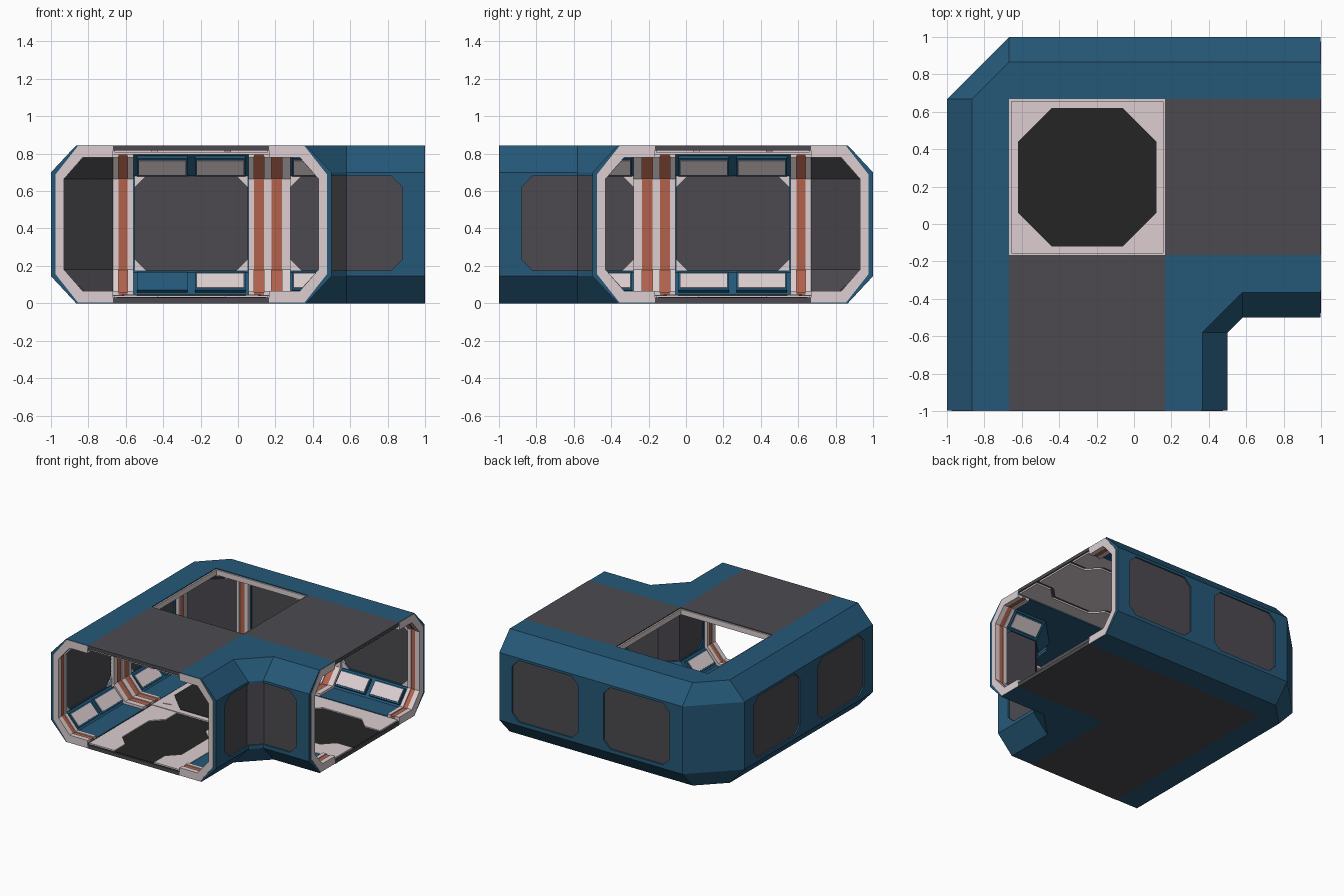
import bpy, bmesh

if "Cube" in bpy.data.objects:
    bpy.data.objects.remove(bpy.data.objects["Cube"])


def colour(name, r, g, b):
    m = bpy.data.materials.new(name)
    lin = [((c / 255 + 0.055) / 1.055) ** 2.4 for c in (r, g, b)]
    m.diffuse_color = (*lin, 1)
    m.use_nodes = True
    m.node_tree.nodes["Principled BSDF"].inputs["Base Color"].default_value = m.diffuse_color
    return m


BLUE = colour("hull blue", 37, 88, 120)
GREY = colour("panel grey", 76, 74, 79)
BLACK = colour("floor black", 38, 37, 37)
WHITE = colour("trim white", 220, 206, 208)
ORANGE = colour("rib orange", 178, 98, 76)


def solid(name, lofts, mat):
    """One object made of capped lofts; each loft is a list of equal rings."""
    bm = bmesh.new()
    for rings in lofts:
        vs = [[bm.verts.new(p) for p in r] for r in rings]
        n = len(vs[0])
        for a, b in zip(vs, vs[1:]):
            for i in range(n):
                j = (i + 1) % n
                bm.faces.new((a[i], a[j], b[j], b[i]))
        bm.faces.new(vs[0][::-1])
        bm.faces.new(vs[-1])
    bmesh.ops.recalc_face_normals(bm, faces=bm.faces)
    me = bpy.data.meshes.new(name)
    bm.to_mesh(me)
    bm.free()
    me.materials.append(mat)
    ob = bpy.data.objects.new(name, me)
    bpy.context.collection.objects.link(ob)
    return ob


def flip(rings):
    """Mirror a loft across the diagonal of the corner."""
    return [[(-y, -x, z) for x, y, z in r] for r in rings]


def both(lofts):
    return lofts + [flip(l) for l in lofts]


def outer(s, d, z):      # outer wall: s along, d inward
    return (-1 + d, s, z)


def inner(s, d, z):      # inner wall of the bend
    return (0.5 - d, s, z)


def section(wall, s, prof):
    return [wall(s, d, z) for d, z in prof]


def prism(pts, z0, z1):
    return [[(x, y, z) for x, y in pts] for z in (z0, z1)]


def rect(x0, x1, y0, y1):
    return [(x0, y0), (x1, y0), (x1, y1), (x0, y1)]


def around(wall_path):
    """Sweep half a path, then its mirror image back out."""
    return wall_path + flip(wall_path)[::-1]


# profiles across a wall (depth, height)
INSIDE = [(0.333, 0.78), (0.17, 0.78), (0.07, 0.665), (0.07, 0.18), (0.17, 0.065), (0.333, 0.065)]
STRIPE = [(0.333, 0.787), (0.167, 0.787), (0.063, 0.668), (0.063, 0.177), (0.167, 0.058), (0.333, 0.058)]
LINING = [(0.333, 0.80), (0.155, 0.80), (0.045, 0.68), (0.045, 0.165), (0.155, 0.045), (0.333, 0.045)]
HULL = [(0.333, 0), (0.135, 0), (0, 0.145), (0, 0.70), (0.135, 0.845), (0.333, 0.845)] + LINING
BACKING = [(0.333, 0.04), (0.15, 0.04), (0.04, 0.16), (0.04, 0.685), (0.15, 0.805), (0.333, 0.805)]
RIM = [(0.333, 0.003), (0.145, 0.003), (0.025, 0.155), (0.025, 0.69), (0.145, 0.842), (0.333, 0.842)]

# windows
ZL, ZH, CUT = 0.175, 0.68, 0.06
STARTS = (-0.88, -0.05)


def window(s0, d0, d1):
    s1 = s0 + 0.6
    o = [(s0 + CUT, ZL), (s1 - CUT, ZL), (s1, ZL + CUT), (s1, ZH - CUT),
         (s1 - CUT, ZH), (s0 + CUT, ZH), (s0, ZH - CUT), (s0, ZL + CUT)]
    return [[outer(s, d, z) for s, z in o] for d in (d0, d1)]


def bent_window(d0, d1):
    path = []
    for s, c in ((-0.88, CUT), (-0.82, 0), (-0.58, 0)):
        path.append(section(inner, s, [(d0, ZL + c), (d1, ZL + c), (d1, ZH - c), (d0, ZH - c)]))
    return around(path)


def cut(ob, cutter):
    mod = ob.modifiers.new("openings", "BOOLEAN")
    mod.object, mod.operation, mod.solver = cutter, "DIFFERENCE", "EXACT"
    bpy.context.view_layer.update()
    dg = bpy.context.evaluated_depsgraph_get()
    me = bpy.data.meshes.new_from_object(ob.evaluated_get(dg))
    ob.modifiers.clear()
    ob.data = me
    bpy.data.objects.remove(cutter)


# hull walls
hull = solid("outer_hull", [around([section(outer, s, HULL) for s in (-0.997, 0.667)])], BLUE)
cut(hull, solid("outer_cutter", both([window(s, -0.02, 0.1) for s in STARTS]), BLUE))


def bend_mid(d, z):
    if d > 0.3:
        return (0.167, -0.167, z)
    return ((1.08 - d) / 2, -(1.08 - d) / 2, z)


path = [section(inner, s, HULL) for s in (-0.997, -0.58)]
bend = solid("inner_hull", [path + [[bend_mid(d, z) for d, z in HULL]] + flip(path)[::-1]], BLUE)
cut(bend, solid("inner_cutter", [bent_window(-0.02, 0.1)], BLUE))

# window panels
solid("outer_windows", both([window(s, 0.012, 0.035) for s in STARTS]), GREY)
solid("bent_window", [bent_window(0.012, 0.035)], GREY)

# white corner plates around the windows inside
corners = []
for s0 in STARTS:
    for s, ds in ((s0, 1), (s0 + 0.6, -1)):
        for z, dz in ((ZL, 1), (ZH, -1)):
            tri = [(s, z), (s + ds * CUT, z), (s, z + dz * CUT)]
            corners.append([[outer(a, d, b) for a, b in tri] for d in (0.03, 0.05)])
solid("window_corner_plates", both(corners), WHITE)

# end frames and ribs
ring = RIM + INSIDE
solid("end_frames", both([[section(w, s, ring) for s in (-1, -0.96)] for w in (outer, inner)]), WHITE)
white_ribs, orange_ribs = [], []


def rib(wall, a, b, orange=False):
    prof = BACKING + (STRIPE if orange else INSIDE)
    (orange_ribs if orange else white_ribs).append([section(wall, s, prof) for s in (a, b)])


for w in (outer, inner):
    rib(w, -0.96, -0.92, True)
    rib(w, -0.92, -0.89)
for a, b, o in ((-0.28, -0.235, 0), (-0.235, -0.18, 1), (-0.18, -0.14, 0), (-0.14, -0.085, 1),
                (-0.085, -0.055, 0), (0.56, 0.59, 0), (0.59, 0.64, 1), (0.64, 0.667, 0)):
    rib(outer, a, b, bool(o))
solid("white_ribs", both(white_ribs), WHITE)
solid("orange_ribs", both(orange_ribs), ORANGE)

# grey lining of the diagonal corner
LINER = [(0.15, 0.05), (0.04, 0.165), (0.04, 0.68), (0.15, 0.80),
         (0.185, 0.785), (0.06, 0.665), (0.06, 0.18), (0.185, 0.06)]
solid("corner_lining", [around([section(outer, 0.667, LINER)])], GREY)


# sloped boxes with white face plates above and below the windows
def pad(wall, a, b, top, h0, h1, inset):
    prof = []
    for t, h in ((0.1 + inset, h0), (0.9 - inset, h0), (0.9 - inset, h1), (0.1 + inset, h1)):
        d, z = 0.045 + 0.11 * t + 0.737 * h, 0.165 - 0.12 * t + 0.676 * h
        prof.append((d, 0.845 - z if top else z))
    return [section(wall, s, prof) for s in (a + inset * 0.1, b - inset * 0.1)]


boxes, plates = [], []
for top in (False, True):
    for w, a, b in [(outer, s + o, s + o + 0.27) for s in STARTS for o in (0.01, 0.32)] + [(inner, -0.87, -0.61)]:
        box, plate = pad(w, a, b, top, -0.005, 0.022, 0), pad(w, a, b, top, 0.02, 0.028, 0.08)
        boxes += both([box])
        plates.append(plate)
        if top or not (w is outer and a > 0.2):   # one box is left plain
            plates.append(flip(plate))
solid("slope_boxes", boxes, BLUE)
solid("slope_plates", plates, WHITE)

# roof and floor panels
tile = rect(-0.667, 0.167, -1, -0.167)
solid("roof_panels", both([prism(tile, 0.818, 0.845)]), GREY)
centre = rect(-0.667, 0.167, -0.167, 0.667)
solid("floor_panels", both([prism(tile, 0, 0.03)]) + [prism(centre, 0, 0.03)], GREY)
solid("walkway", both([prism(rect(-0.65, 0.15, -0.99, -0.17), 0.029, 0.034)]), BLACK)


# stepped plates on the walkway and ceiling
def stepped(k, gap):
    pts = [(0.41, -0.99), (0.18, -0.99), (0.18, -0.85), (0.27, -0.76),
           (0.27, -0.41), (0.18, -0.32), (0.18, -0.175), (0.41, -0.175)]
    return [(-0.25 + k * (u + (gap if u < 0.4 else 0)), v) for u, v in pts]


solid("walkway_side_plates", both([prism(stepped(k, 0), 0.03, 0.043) for k in (1, -1)]), WHITE)
left = stepped(-1, 0)[1:7]
right = stepped(1, 0)[1:7]
ceiling = [prism(stepped(k, 0.03), 0.805, 0.82) for k in (1, -1)]
ceiling.append(prism(left + right[::-1], 0.805, 0.82))
solid("ceiling_plates", both(ceiling), WHITE)

# corner floor with octagonal hatch and small triangle marks
solid("corner_floor", [prism(centre, 0.029, 0.043)], WHITE)
octagon = [(0.37, -0.19), (0.37, 0.19), (0.19, 0.37), (-0.19, 0.37),
           (-0.37, 0.19), (-0.37, -0.19), (-0.19, -0.37), (0.19, -0.37)]
solid("floor_hatch", [prism([(x - 0.25, y + 0.25) for x, y in octagon], 0.04, 0.047)], BLACK)
marks = []
for sx in (1, -1):
    for sy in (1, -1):
        tri = [(0.36, 0.355), (0.29, 0.34), (0.34, 0.29)]
        marks.append(prism([(-0.25 + sx * x, 0.25 + sy * y) for x, y in tri], 0.042, 0.047))
solid("floor_marks", marks, WHITE)

# white trim around the roof opening
solid("roof_opening_trim", both([prism(rect(-0.667, -0.655, -0.167, 0.667), 0.795, 0.838),
                                 prism(rect(0.155, 0.167, -0.167, 0.667), 0.795, 0.838)]), WHITE)
